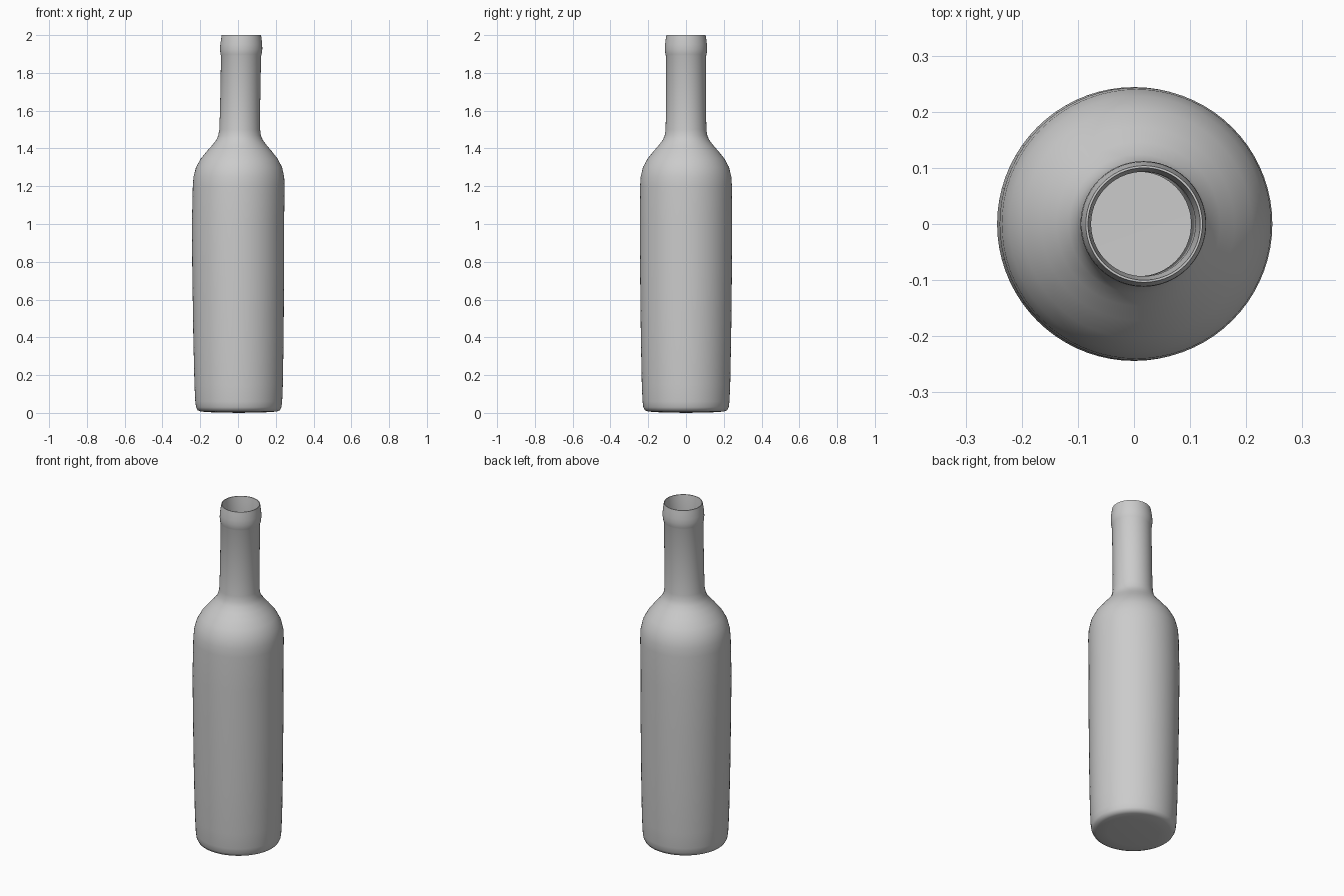
import bpy
import bmesh
import math

cube = bpy.data.objects.get("Cube")
if cube:
    bpy.data.objects.remove(cube, do_unlink=True)

SEGMENTS = 72

# One plain grey for the whole bottle
grey = bpy.data.materials.new("plain grey")
colour = (0.6, 0.6, 0.6, 1)
grey.diffuse_color = colour
grey.use_nodes = True
grey.node_tree.nodes["Principled BSDF"].inputs["Base Color"].default_value = colour

# Profile as (radius, height): base, body, shoulder, neck, lip
outer = [
    (0.14, 0.003), (0.2, 0.007), (0.218, 0.014), (0.226, 0.03), (0.23, 0.06),
    (0.234, 0.15), (0.239, 0.4), (0.243, 0.75), (0.244, 1.0), (0.243, 1.2),
    (0.24, 1.25), (0.228, 1.3), (0.204, 1.345), (0.172, 1.385), (0.146, 1.415),
    (0.124, 1.443), (0.113, 1.468), (0.108, 1.5), (0.106, 1.6), (0.106, 1.89),
    (0.109, 1.898), (0.112, 1.925), (0.111, 1.95), (0.107, 1.98), (0.104, 2.0),
]
# Inside wall, from the mouth down to the floor
inner = [
    (0.1, 2.0), (0.097, 1.97), (0.093, 1.92), (0.093, 1.48), (0.11, 1.43),
    (0.19, 1.34), (0.225, 1.25), (0.23, 1.0), (0.219, 0.1), (0.2, 0.03),
]


def lean(z):
    """Sideways drift of the slightly crooked axis."""
    if z < 1:
        return 0.004 * (1 - z)
    return 0.018 * (z - 1)


def add_ring(bm, radius, z):
    angles = [math.tau * i / SEGMENTS for i in range(SEGMENTS)]
    return [bm.verts.new((lean(z) + radius * math.cos(a), radius * math.sin(a), z))
            for a in angles]


# Lathe the profile and close the base and inside floor
bm = bmesh.new()
rings = [add_ring(bm, r, z) for r, z in outer + inner]
for low, high in zip(rings, rings[1:]):
    for i in range(SEGMENTS):
        j = (i + 1) % SEGMENTS
        bm.faces.new((low[i], low[j], high[j], high[i]))
for ring, z in ((rings[0], 0), (rings[-1], 0.025)):
    centre = bm.verts.new((lean(z), 0, z))
    for i in range(SEGMENTS):
        bm.faces.new((ring[i], centre, ring[(i + 1) % SEGMENTS]))
bmesh.ops.recalc_face_normals(bm, faces=bm.faces[:])

mesh = bpy.data.meshes.new("bottle")
bm.to_mesh(mesh)
bm.free()
mesh.materials.append(grey)
bottle = bpy.data.objects.new("bottle", mesh)
bpy.context.collection.objects.link(bottle)

# Smooth the glass and keep the mouth edge crisp
for other in bpy.context.selected_objects:
    other.select_set(False)
bottle.select_set(True)
bpy.context.view_layer.objects.active = bottle
bpy.ops.object.shade_smooth_by_angle(angle=math.radians(50))
